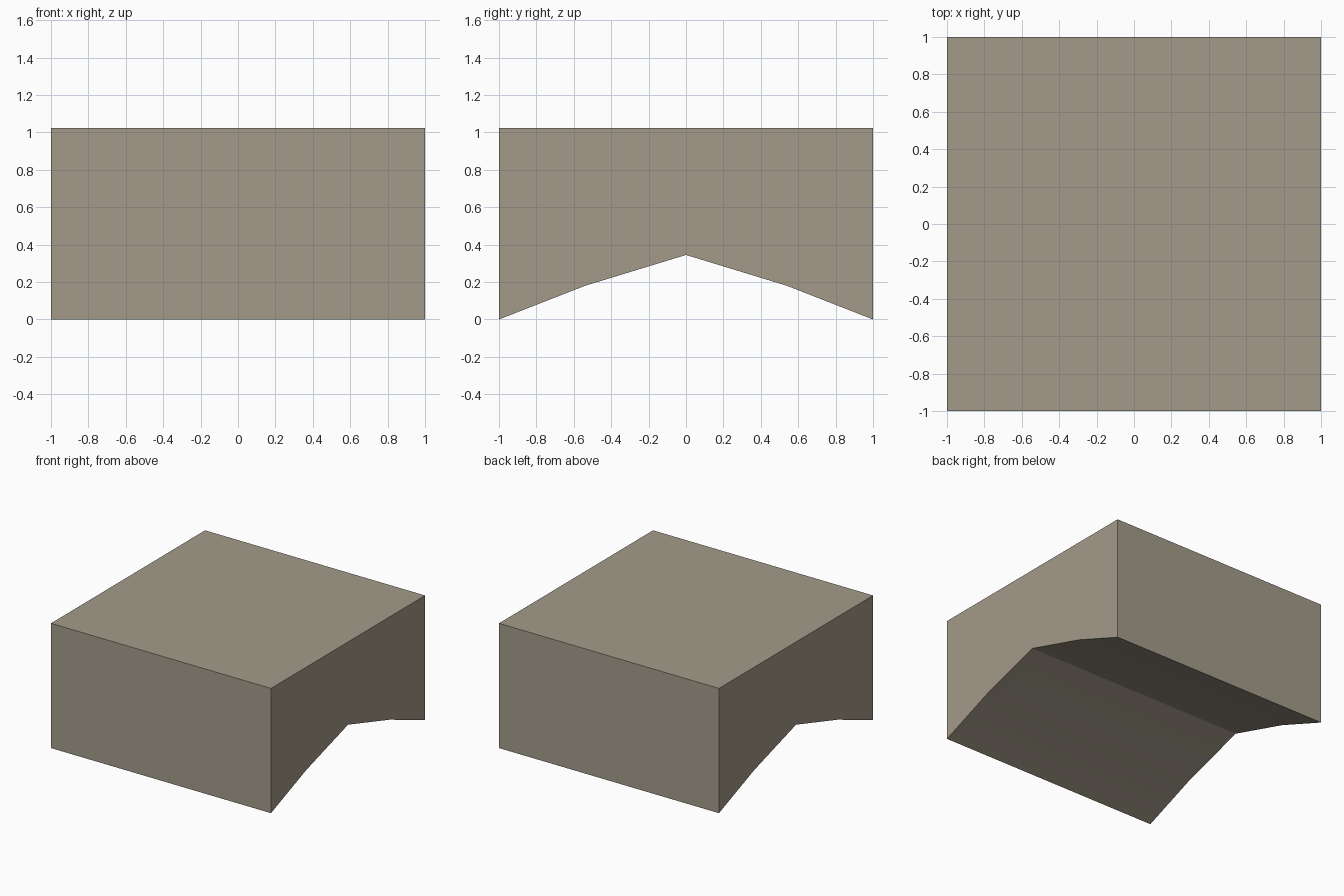
import bpy, bmesh, math
from mathutils import Vector

if "Cube" in bpy.data.objects:
    bpy.data.objects.remove(bpy.data.objects["Cube"])

# Half of the side profile (y, z): outer foot, kink, ridge of the hollow
TOP = 1.025
half = [(1.0, 0.0), (0.54, 0.18), (0.0, 0.345)]
left = [(-y, z) for y, z in half]
profile = left + half[-2::-1] + [(1.0, TOP), (-1.0, TOP)]

stone = bpy.data.materials.new("warm grey stone")
stone.diffuse_color = (0.37, 0.33, 0.255, 1)
stone.use_nodes = True
stone.node_tree.nodes["Principled BSDF"].inputs["Base Color"].default_value = stone.diffuse_color

# Block with arched underside: side profile extruded along x
bm = bmesh.new()
face = bm.faces.new([bm.verts.new((-1, y, z)) for y, z in profile])
ext = bmesh.ops.extrude_face_region(bm, geom=[face])
moved = [v for v in ext["geom"] if isinstance(v, bmesh.types.BMVert)]
bmesh.ops.translate(bm, verts=moved, vec=Vector((2, 0, 0)))
bmesh.ops.recalc_face_normals(bm, faces=bm.faces)
mesh = bpy.data.meshes.new("arched_block")
bm.to_mesh(mesh)
bm.free()
mesh.materials.append(stone)
block = bpy.data.objects.new("arched_block", mesh)
bpy.context.collection.objects.link(block)

# Soft shading only across the shallow kinks
bpy.context.view_layer.objects.active = block
block.select_set(True)
bpy.ops.object.shade_smooth_by_angle(angle=math.radians(20))
